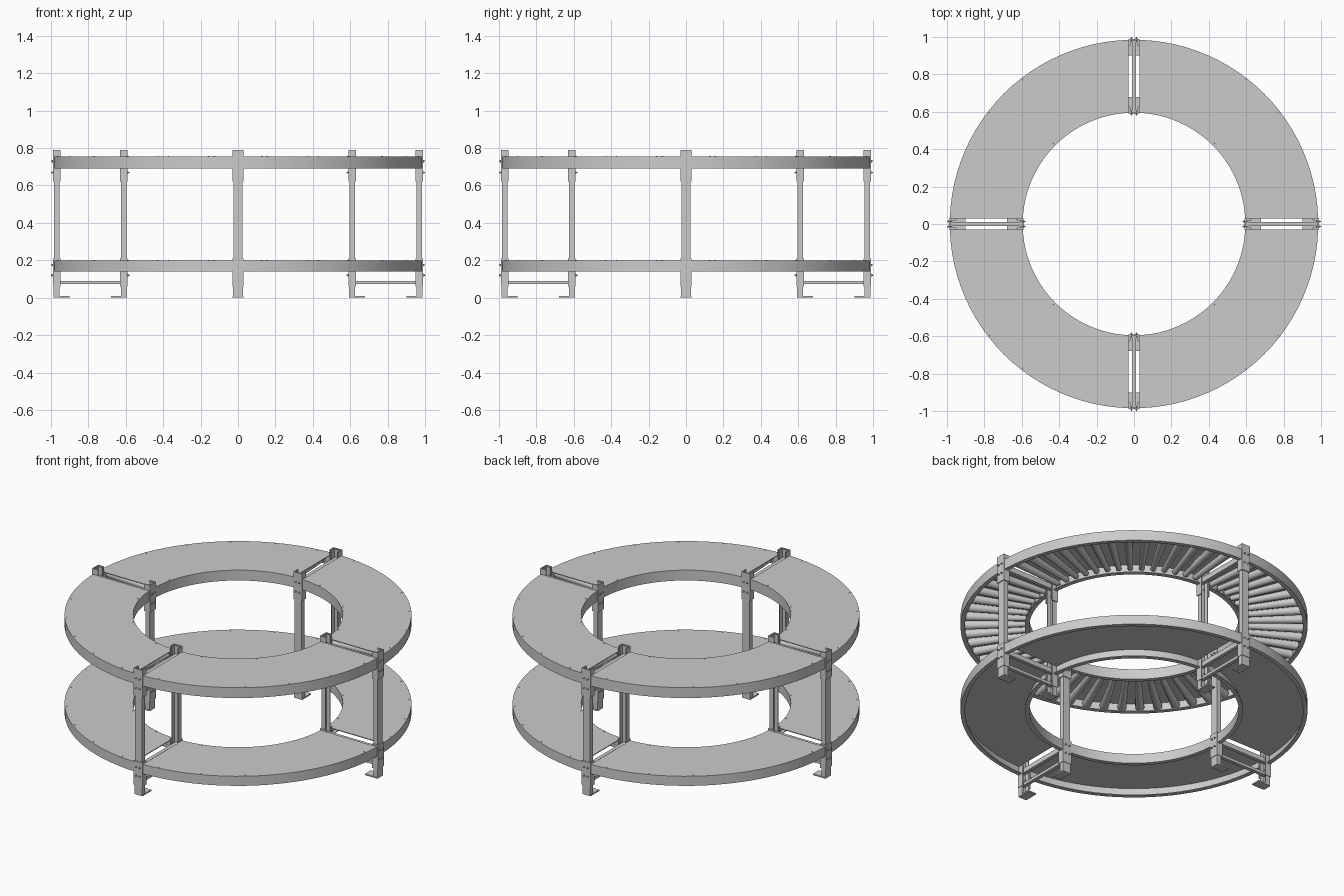
import bpy, bmesh
from math import asin, pi, cos, sin
from mathutils import Matrix, Vector

if "Cube" in bpy.data.objects:
    bpy.data.objects.remove(bpy.data.objects["Cube"])

R_IN, R_OUT, GAP = 0.595, 0.985, 0.03


def finish(bm, name, smooth=False):
    bmesh.ops.recalc_face_normals(bm, faces=bm.faces)
    me = bpy.data.meshes.new(name)
    bm.to_mesh(me)
    bm.free()
    ob = bpy.data.objects.new(name, me)
    bpy.context.collection.objects.link(ob)
    if smooth:
        bpy.ops.object.select_all(action='DESELECT')
        ob.select_set(True)
        bpy.context.view_layer.objects.active = ob
        bpy.ops.object.shade_smooth_by_angle(angle=0.5)
    return ob


def four_fold(ob):
    # repeat a part at the four quarter turns
    for k in range(1, 4):
        c = ob.copy()
        c.name = f"{ob.name}_{k + 1}"
        c.rotation_euler.z = k * pi / 2
        bpy.context.collection.objects.link(c)


def box(bm, x0, x1, y0, y1, z0, z1):
    m = (Matrix.Translation(((x0 + x1) / 2, (y0 + y1) / 2, (z0 + z1) / 2))
         @ Matrix.Diagonal((abs(x1 - x0), y1 - y0, z1 - z0, 1)))
    bmesh.ops.create_cube(bm, size=1, matrix=m)


def rod(bm, a, b, r0, r1, n):
    a, b = Vector(a), Vector(b)
    d = b - a
    m = Matrix.Translation((a + b) / 2) @ d.to_track_quat('Z', 'Y').to_matrix().to_4x4()
    bmesh.ops.create_cone(bm, cap_ends=True, segments=n, radius1=r0, radius2=r1,
                          depth=d.length, matrix=m)


def channel(bm, web, lip, half, t, z0, z1):
    # U section: web at x=web, flanges reaching to x=lip
    s = t if lip > web else -t
    pts = [(web, -half), (web, half), (lip, half), (lip, half - t),
           (web + s, half - t), (web + s, -half + t), (lip, -half + t), (lip, -half)]
    lo = [bm.verts.new((x, y, z0)) for x, y in pts]
    hi = [bm.verts.new((x, y, z1)) for x, y in pts]
    bm.faces.new(lo)
    bm.faces.new(hi)
    for i in range(8):
        j = (i + 1) % 8
        bm.faces.new((lo[i], lo[j], hi[j], hi[i]))


def deck(name, z0, z1):
    # quarter ring tray: top plate, side walls and bottom lips, straight ends
    t, lip = 0.005, 0.025
    prof = [(R_OUT, z0), (R_OUT, z1), (R_IN, z1), (R_IN, z0), (R_IN + lip, z0),
            (R_IN + lip, z0 + t), (R_IN + t, z0 + t), (R_IN + t, z1 - t),
            (R_OUT - t, z1 - t), (R_OUT - t, z0 + t), (R_OUT - lip, z0 + t),
            (R_OUT - lip, z0)]
    bm = bmesh.new()
    n, rings = 24, []
    for i in range(n + 1):
        row = []
        for r, z in prof:
            a0 = asin(GAP / r)
            a = a0 + (pi / 2 - 2 * a0) * i / n
            row.append(bm.verts.new((r * cos(a), r * sin(a), z)))
        rings.append(row)
    for p, q in zip(rings, rings[1:]):
        for i in range(len(prof)):
            j = (i + 1) % len(prof)
            bm.faces.new((p[i], p[j], q[j], q[i]))
    bm.faces.new(rings[0])
    bm.faces.new(rings[-1])
    four_fold(finish(bm, name, True))


deck("lower_deck", 0.14, 0.20)
deck("upper_deck", 0.69, 0.755)

# tapered rollers under the upper deck
bm = bmesh.new()
COUNT = 14
for i in range(COUNT):
    a = (i + 0.5) / COUNT * (pi / 2 - 0.09) + 0.045
    d = Vector((cos(a), sin(a), 0))
    up = Vector((0, 0, 0.72))
    rod(bm, d * 0.615 + up, d * 0.965 + up, 0.016, 0.026, 16)
    rod(bm, d * 0.599 + up, d * 0.981 + up, 0.005, 0.005, 8)
four_fold(finish(bm, "rollers", True))

# small rivets along the deck edges
bm = bmesh.new()
for z in (0.20, 0.755):
    for r, n in ((0.972, 6), (0.606, 3)):
        for i in range(n):
            a = (i + 0.5) / n * pi / 2
            p = Vector((r * cos(a), r * sin(a), z - 0.002))
            rod(bm, p, p + Vector((0, 0, 0.004)), 0.004, 0.003, 8)
four_fold(finish(bm, "deck_rivets"))

# leg frames: outer and inner post, clamps, feet and bolts
for label, web, s in (("outer", 0.985, -1), ("inner", 0.595, 1)):
    bm = bmesh.new()
    channel(bm, web, web + s * 0.030, 0.024, 0.005, 0.0, 0.785)
    four_fold(finish(bm, f"{label}_post"))

    bm = bmesh.new()
    for z0, z1 in ((0.06, 0.21), (0.62, 0.79)):
        channel(bm, web - s * 0.005, web + s * 0.036, 0.030, 0.006, z0, z1)
    four_fold(finish(bm, f"{label}_clamp"))

    bm = bmesh.new()
    box(bm, web, web + s * 0.085, -0.029, 0.029, 0, 0.008)
    channel(bm, web - s * 0.002, web + s * 0.028, 0.027, 0.004, 0.0, 0.08)
    four_fold(finish(bm, f"{label}_foot"))

    bm = bmesh.new()
    for z in (0.12, 0.175, 0.67, 0.73):
        for y in (-0.013, 0.013):
            rod(bm, (web + s * 0.012, y, z), (web - s * 0.010, y, z), 0.004, 0.004, 8)
            rod(bm, (web, y, z), (web - s * 0.010, y, z), 0.006, 0.006, 6)
            x = web - s * 0.010
            rod(bm, (x, y, z), (x - s * 0.005, y, z), 0.003, 0.003, 8)
    four_fold(finish(bm, f"{label}_bolts"))

# cross bars joining the two posts of each frame
bm = bmesh.new()
for z0, z1 in ((0.072, 0.090), (0.155, 0.185), (0.705, 0.738)):
    box(bm, 0.600, 0.980, -0.011, 0.011, z0, z1)
four_fold(finish(bm, "cross_bars"))
